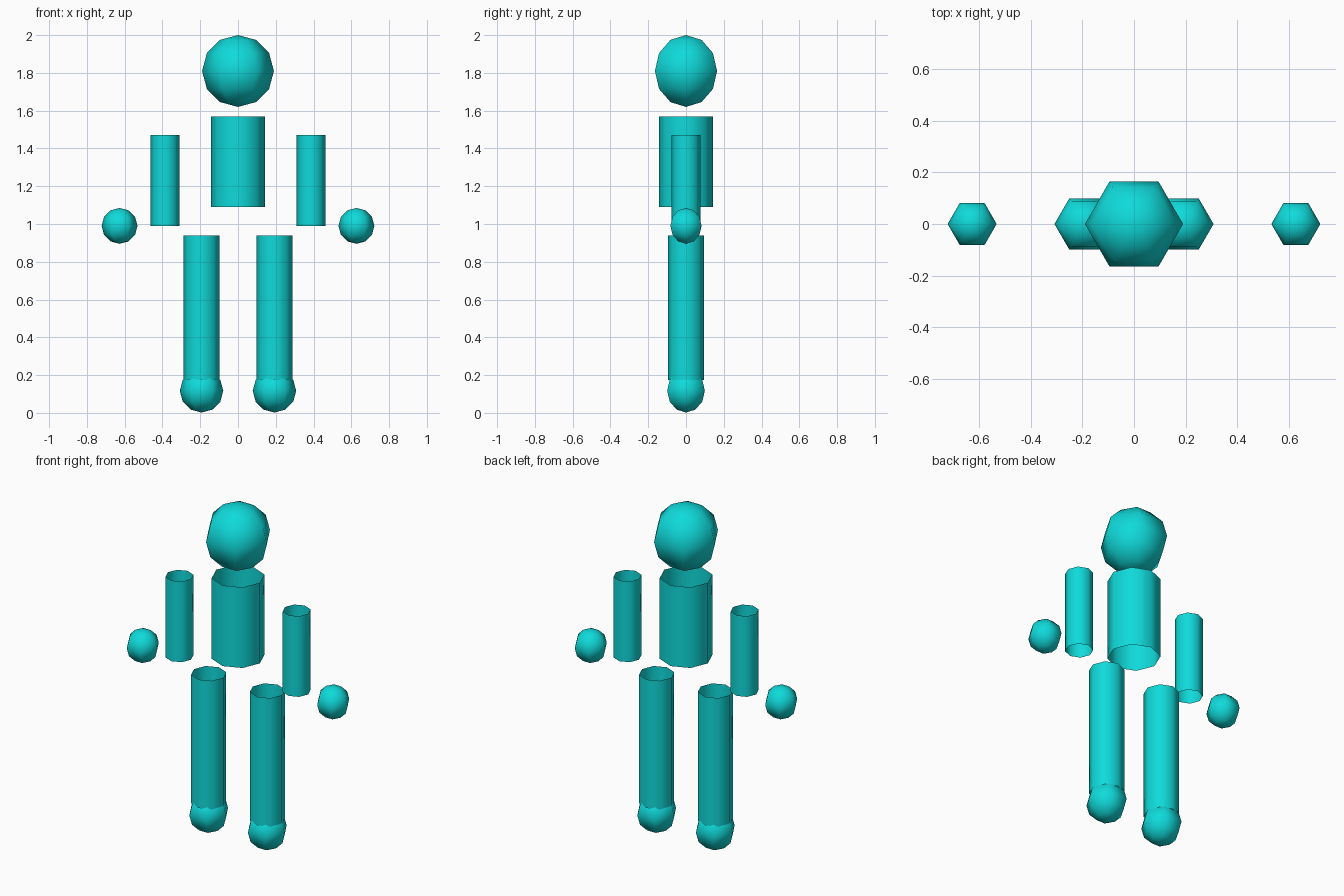
import bpy
import bmesh
from math import sin, cos, pi, tau

cube = bpy.data.objects.get("Cube")
if cube:
    bpy.data.objects.remove(cube, do_unlink=True)

COLOUR = (0.005, 0.7, 0.7, 1.0)
teal = bpy.data.materials.new("bright_teal")
teal.use_nodes = True
teal.diffuse_color = COLOUR
teal.node_tree.nodes["Principled BSDF"].inputs["Base Color"].default_value = COLOUR


def lathe(name, profile, sides, location):
    """Spin a (radius, height) profile around z, first corner on +x."""
    bm = bmesh.new()
    verts = [bm.verts.new((r, 0, z)) for r, z in profile]
    edges = [bm.edges.new(pair) for pair in zip(verts, verts[1:])]
    bmesh.ops.spin(bm, geom=verts + edges, cent=(0, 0, 0), axis=(0, 0, 1),
                   angle=tau, steps=sides)
    bmesh.ops.remove_doubles(bm, verts=bm.verts[:], dist=0.0005)
    bmesh.ops.recalc_face_normals(bm, faces=bm.faces[:])
    for face in bm.faces:
        face.smooth = True
    mesh = bpy.data.meshes.new(name)
    bm.to_mesh(mesh)
    bm.free()
    mesh.materials.append(teal)
    obj = bpy.data.objects.new(name, mesh)
    obj.location = location
    bpy.context.collection.objects.link(obj)
    return obj


def ball(name, radius, x, z, rings=6):
    angles = [pi * i / rings for i in range(rings + 1)]
    profile = [(radius * sin(a), radius * cos(a)) for a in angles]
    return lathe(name, profile, 6, (x, 0, z))


def tube(name, radius, bottom, top, x):
    # open at both ends
    return lathe(name, [(radius, 0), (radius, top - bottom)], 8, (x, 0, bottom))


# Head and torso
ball("head", 0.19, 0, 1.81)
tube("torso", 0.144, 1.09, 1.57, 0)

# Limbs on both sides
for side, sign in (("left", 1), ("right", -1)):
    tube(side + "_arm", 0.076, 0.99, 1.47, sign * 0.386)
    ball(side + "_hand", 0.095, sign * 0.627, 0.99)
    tube(side + "_leg", 0.096, 0.175, 0.94, sign * 0.193)
    ball(side + "_foot", 0.115, sign * 0.193, 0.117)
